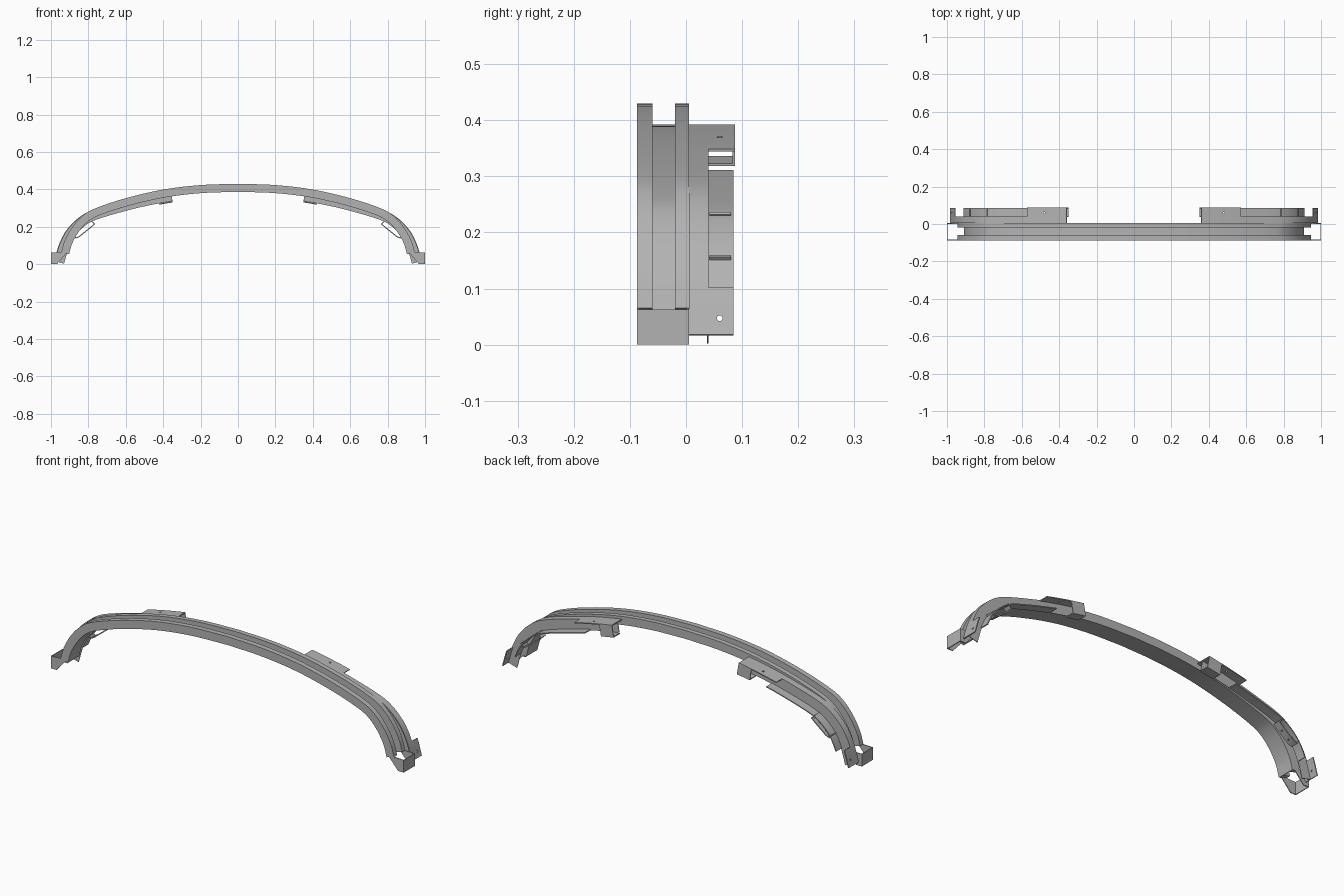
import bpy, bmesh, math
from mathutils import Vector

cube = bpy.data.objects.get("Cube")
if cube:
    bpy.data.objects.remove(cube, do_unlink=True)

grey = bpy.data.materials.new("plain grey")
grey.use_nodes = True
grey.diffuse_color = (0.45, 0.45, 0.45, 1)
grey.node_tree.nodes["Principled BSDF"].inputs["Base Color"].default_value = grey.diffuse_color


def smooth(points, steps=6):
    """Catmull-Rom curve through the points."""
    p = [Vector(q) for q in points]
    p = [2 * p[0] - p[1]] + p + [2 * p[-1] - p[-2]]
    out = []
    for a, b, c, d in zip(p, p[1:], p[2:], p[3:]):
        for i in range(steps):
            t = i / steps
            out.append(b + (c - a) * t / 2 + (2 * a - 5 * b + 4 * c - d) * t * t / 2
                       + (3 * b - a - 3 * c + d) * t ** 3 / 2)
    return out + [p[-2]]


def offset(path, depth):
    """Move an x-z path towards the inside of the arch."""
    out = []
    for i, p in enumerate(path):
        t = (path[min(i + 1, len(path) - 1)] - path[max(i - 1, 0)]).normalized()
        n = Vector((0, 1)) if p.x == 0 else Vector((-t.y, t.x))
        out.append(p - n * depth)
    return out


def finish(name, bm, holes=()):
    """Make the object, drill its holes and mirror it to the other side."""
    bmesh.ops.recalc_face_normals(bm, faces=bm.faces)
    mesh = bpy.data.meshes.new(name)
    bm.to_mesh(mesh)
    bm.free()
    ob = bpy.data.objects.new(name, mesh)
    bpy.context.collection.objects.link(ob)
    mesh.materials.append(grey)
    for place, tilt in holes:
        bpy.ops.mesh.primitive_cylinder_add(vertices=16, radius=0.005, depth=0.05,
                                            location=place, rotation=(0, tilt, 0))
        cutter = bpy.context.object
        cutter.hide_render = True
        cut = ob.modifiers.new("hole", 'BOOLEAN')
        cut.object, cut.operation, cut.solver = cutter, 'DIFFERENCE', 'EXACT'
        bpy.context.view_layer.objects.active = ob
        bpy.ops.object.modifier_apply(modifier=cut.name)
        bpy.data.objects.remove(cutter, do_unlink=True)
    bpy.ops.object.select_all(action='DESELECT')
    ob.select_set(True)
    bpy.context.view_layer.objects.active = ob
    bpy.ops.object.shade_smooth_by_angle(angle=math.radians(30))
    mirror = ob.modifiers.new("mirror", 'MIRROR')
    mirror.use_axis[0] = True
    return ob


def strip(name, path, y0, y1, top, bottom, holes=()):
    """Sweep a rectangle along a path, between two depths."""
    bm = bmesh.new()
    rings = []
    for a, b in zip(offset(path, top), offset(path, bottom)):
        rings.append([bm.verts.new((q.x, y, q.y))
                      for q, y in ((a, y0), (a, y1), (b, y1), (b, y0))])
    for r, s in zip(rings, rings[1:]):
        for i in range(4):
            j = (i + 1) % 4
            bm.faces.new((r[i], r[j], s[j], s[i]))
    if path[0].x > 0:
        bm.faces.new(rings[0])
    bm.faces.new(rings[-1])
    return finish(name, bm, holes)


def plate(name, outline, y0, y1):
    """Extrude an x-z outline along y."""
    bm = bmesh.new()
    face = bm.faces.new([bm.verts.new((x, y0, z)) for x, z in outline])
    grown = bmesh.ops.extrude_face_region(bm, geom=[face])
    bmesh.ops.translate(bm, vec=(0, y1 - y0, 0),
                        verts=[v for v in grown["geom"] if isinstance(v, bmesh.types.BMVert)])
    return finish(name, bm)


# Half of the arch and the outer line of the rear bracket
arch = smooth([(0, .43), (.2, .423), (.4, .399), (.6, .353), (.76, .3),
               (.83, .26), (.885, .2), (.925, .13), (.945, .065)])
bracket = smooth([(.36, .392), (.48, .37), (.6, .342), (.77, .292), (.85, .25),
                  (.915, .185), (.955, .11), (.983, .018)], 10)


def part_of(x0, x1):
    return [p for p in bracket if x0 <= p.x <= x1]


# Channel: two rims and the recessed floor
strip("front_rim", arch, -.087, -.06, 0, .043)
strip("rear_rim", arch, -.02, .005, 0, .043)
strip("channel_floor", arch, -.06, -.02, .038, .043)

# Open end blocks
cheek = [(1, 0), (1, .063), (.945, .065), (.935, .1), (.9, .1), (.907, .07), (.968, 0)]
plate("end_block_front", cheek, -.087, -.083)
plate("end_block_rear", cheek, .001, .005)
plate("end_block_wall", [(.996, 0), (1, 0), (1, .063), (.996, .063)], -.083, .001)

# Rear bracket: top sheet, inner wall and recessed shelf
strip("bracket_sheet", bracket, .005, .04, 0, .005)
strip("bracket_wall", bracket, .037, .04, .005, .055)
strip("bracket_flap", part_of(.36, .58), .04, .087, 0, .005, [((.48, .06, .37), 0)])
shelf_path = [p for p in part_of(.52, 1) if p.y > .1]
strip("bracket_shelf", shelf_path, .04, .085, .05, .055)

# Short box at the inner end of the bracket
box_path = part_of(.36, .44)
strip("box_back", box_path, .083, .087, .005, .062)
strip("box_floor", box_path, .037, .083, .057, .062)

# Foot plate with a screw hole
foot_path = [p for p in bracket if p.y <= .103]
strip("foot_plate", foot_path, .04, .085, 0, .005, [((.975, .06, .047), math.pi / 2)])

# Screw tab under the shelf
tab_path = [Vector(p) for p in ((.79, .232), (.77, .215), (.79, .199), (.85, .151), (.866, .143), (.878, .16))]
strip("screw_tab", tab_path, .042, .08, 0, .006,
      [((.8, .06, .19), math.radians(40)), ((.838, .06, .158), math.radians(40))])
